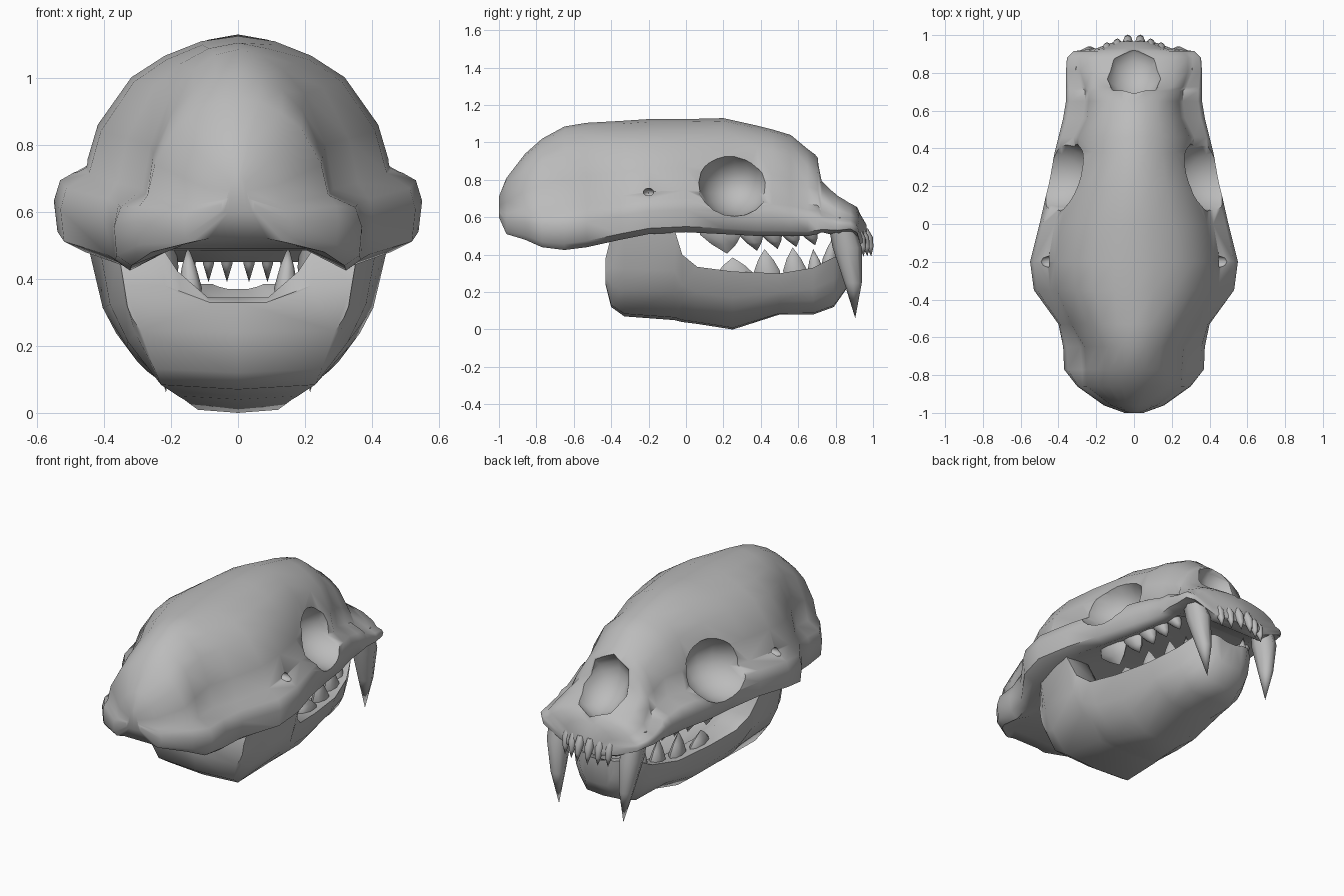
import bpy, bmesh, math
from mathutils import Vector

default = bpy.data.objects.get("Cube")
if default:
    bpy.data.objects.remove(default)

bone = bpy.data.materials.new("bone grey")
bone.use_nodes = True
bone.diffuse_color = (0.5, 0.5, 0.5, 1)
bone.node_tree.nodes["Principled BSDF"].inputs["Base Color"].default_value = bone.diffuse_color


def make_object(name, bm):
    bmesh.ops.recalc_face_normals(bm, faces=bm.faces)
    mesh = bpy.data.meshes.new(name)
    bm.to_mesh(mesh)
    bm.free()
    mesh.materials.append(bone)
    obj = bpy.data.objects.new(name, mesh)
    bpy.context.collection.objects.link(obj)
    return obj


def activate(obj):
    bpy.ops.object.select_all(action="DESELECT")
    obj.select_set(True)
    bpy.context.view_layer.objects.active = obj


def smooth(obj, angle):
    activate(obj)
    bpy.ops.object.shade_smooth_by_angle(angle=math.radians(angle))


def loft(name, stations, section):
    """Join mirrored half sections along y and cap both ends."""
    bm = bmesh.new()
    rings = []
    for station in stations:
        half = section(*station)
        ring = half + [(-x, y, z) for x, y, z in reversed(half[1:-1])]
        rings.append([bm.verts.new(p) for p in ring])
    count = len(rings[0])
    for a, b in zip(rings, rings[1:]):
        for i in range(count):
            j = (i + 1) % count
            bm.faces.new((a[i], a[j], b[j], b[i]))
    for ring in (rings[0], rings[-1]):
        cap = bm.faces.new(ring)
        bmesh.ops.triangulate(bm, faces=[cap])
    return make_object(name, bm)


def carve(target, centre, radii, tilt=0, segments=16):
    """Hollow out an ellipsoid, tilted about x."""
    bm = bmesh.new()
    bmesh.ops.create_uvsphere(bm, u_segments=segments, v_segments=10, radius=1)
    cutter = make_object("cutter", bm)
    cutter.location, cutter.scale = centre, radii
    cutter.rotation_euler.x = math.radians(tilt)
    cutter.hide_render = True
    cut = target.modifiers.new("hollow", "BOOLEAN")
    cut.operation, cut.object, cut.solver = "DIFFERENCE", cutter, "EXACT"
    activate(target)
    bpy.ops.object.modifier_apply(modifier=cut.name)
    bpy.data.objects.remove(cutter)


def skull_section(y, top, low, dome, cheek, lift):
    """Rounded dome standing on a wider cheek ledge."""
    h = top - low
    return [(0, y, top), (dome * .24, y, top - h * .025), (dome * .48, y, top - h * .095),
            (dome * .7, y, top - h * .2), (dome * .92, y, top - h * .43), (dome, y, top - h * .63),
            (dome * .2 + cheek * .8, y, low + h * .3), (cheek, y, low + h * .2),
            (cheek * .98, y, low + h * .05), (cheek * .86, y, low),
            (cheek * .55, y, low + lift), (0, y, low + lift)]


def jaw_section(y, low, top, wide, base, floor):
    """Trough with sides leaning outward."""
    h, lean = top - low, wide - base
    return [(0, y, low), (base, y, low + h * .03), (base + lean * .52, y, low + h * .31),
            (base + lean * .8, y, low + h * .55), (wide, y, top), (wide * .64, y, top),
            (wide * .5, y, (top + floor) / 2), (wide * .25, y, floor), (0, y, floor)]


# Skull: y, top, underside, dome half width, cheek half width, palate lift
skull = loft("skull", [
    (-1, .71, .6, .03, .05, 0), (-.96, .81, .51, .13, .16, .01), (-.86, .94, .48, .27, .3, .02),
    (-.77, 1.02, .44, .275, .37, .05), (-.65, 1.085, .425, .285, .375, .06), (-.53, 1.105, .44, .36, .4, .05),
    (-.35, 1.115, .48, .445, .53, .02), (-.2, 1.125, .51, .455, .55, 0), (0, 1.125, .52, .42, .5, .02),
    (.2, 1.13, .51, .36, .455, .05), (.38, 1.09, .5, .31, .42, .05), (.46, 1.07, .5, .32, .4, .05),
    (.56, 1.04, .5, .27, .375, .05), (.65, .965, .5, .26, .36, .04), (.705, .925, .51, .26, .36, .03),
    (.725, .82, .52, .28, .36, .01), (.81, .73, .52, .31, .36, -.02), (.88, .68, .53, .31, .355, -.08),
    (.915, .655, .51, .28, .32, -.06), (.93, .62, .46, .17, .2, -.01), (.965, .56, .45, .08, .1, 0)],
    skull_section)

# Eye sockets, nose opening, small ear canals
for side in (-1, 1):
    carve(skull, (side * .44, .26, .785), (.26, .2, .18))
    carve(skull, (side * .45, -.2, .73), (.05, .03, .025), 0, 8)
carve(skull, (0, .805, .79), (.155, .19, .14), -42, 8)
smooth(skull, 55)

# Lower jaw: y, underside, top, rim half width, base half width, trough floor
jaw = loft("lower_jaw", [
    (-.43, .24, .38, .34, .29, .33), (-.4, .12, .5, .36, .25, .345), (-.33, .07, .53, .42, .23, .34),
    (-.06, .05, .53, .455, .2, .32), (-.02, .04, .4, .41, .18, .3), (.06, .03, .335, .375, .16, .28),
    (.25, 0, .31, .34, .12, .24), (.5, .08, .3, .3, .14, .23), (.68, .08, .33, .25, .14, .26),
    (.79, .12, .385, .2, .11, .34), (.86, .22, .385, .12, .07, .37)], jaw_section)
smooth(jaw, 55)


def tooth(name, root, tip, wide, long, bend=0):
    """Tapered tooth on each side with a bulging middle."""
    for side, word in ((1, "left"), (-1, "right")):
        bm = bmesh.new()
        root_v, tip_v = Vector(root), Vector(tip)
        rings = []
        for t, size in ((0, .85), (.3, 1), (.65, .6)):
            c = root_v.lerp(tip_v, t) + Vector((0, bend * math.sin(math.pi * t), 0))
            rings.append([bm.verts.new((side * (c.x + wide * size * math.cos(a)),
                                        c.y + long * size * math.sin(a), c.z))
                          for a in (k * math.pi / 4 for k in range(8))])
        point = bm.verts.new((side * tip_v.x, tip_v.y, tip_v.z))
        for k in range(8):
            n = (k + 1) % 8
            for a, b in zip(rings, rings[1:]):
                bm.faces.new((a[k], a[n], b[n], b[k]))
            bm.faces.new((rings[-1][k], rings[-1][n], point))
        bm.faces.new(rings[0])
        smooth(make_object(word + "_" + name, bm), 60)


# Large upper fangs and smaller lower fangs
tooth("upper_fang", (.255, .82, .6), (.215, .905, .06), .065, .078, .02)
tooth("lower_fang", (.14, .76, .32), (.15, .79, .5), .035, .04)

# Upper front teeth
for i in range(3):
    x, y = .033 + i * .055, .945 - i * .02
    tooth(f"upper_incisor_{i}", (x, y, .54), (x, y + .045, .39), .026, .032, .01)

# Cheek teeth: y, tip height, half length
for i, (y, tip, long) in enumerate([(.2, .405, .11), (.36, .42, .07), (.47, .43, .06), (.57, .44, .055), (.67, .45, .05)]):
    x = .31 - i * .013
    tooth(f"upper_cheek_tooth_{i}", (x, y - .03, .55), (x - .02, y + .02, tip), .04, long)
for i, (y, tip, long) in enumerate([(.27, .385, .1), (.44, .43, .07), (.59, .44, .065), (.7, .43, .045)]):
    x = .275 - i * .03
    tooth(f"lower_cheek_tooth_{i}", (x, y, .26), (x, y - .02, tip), .035, long)
